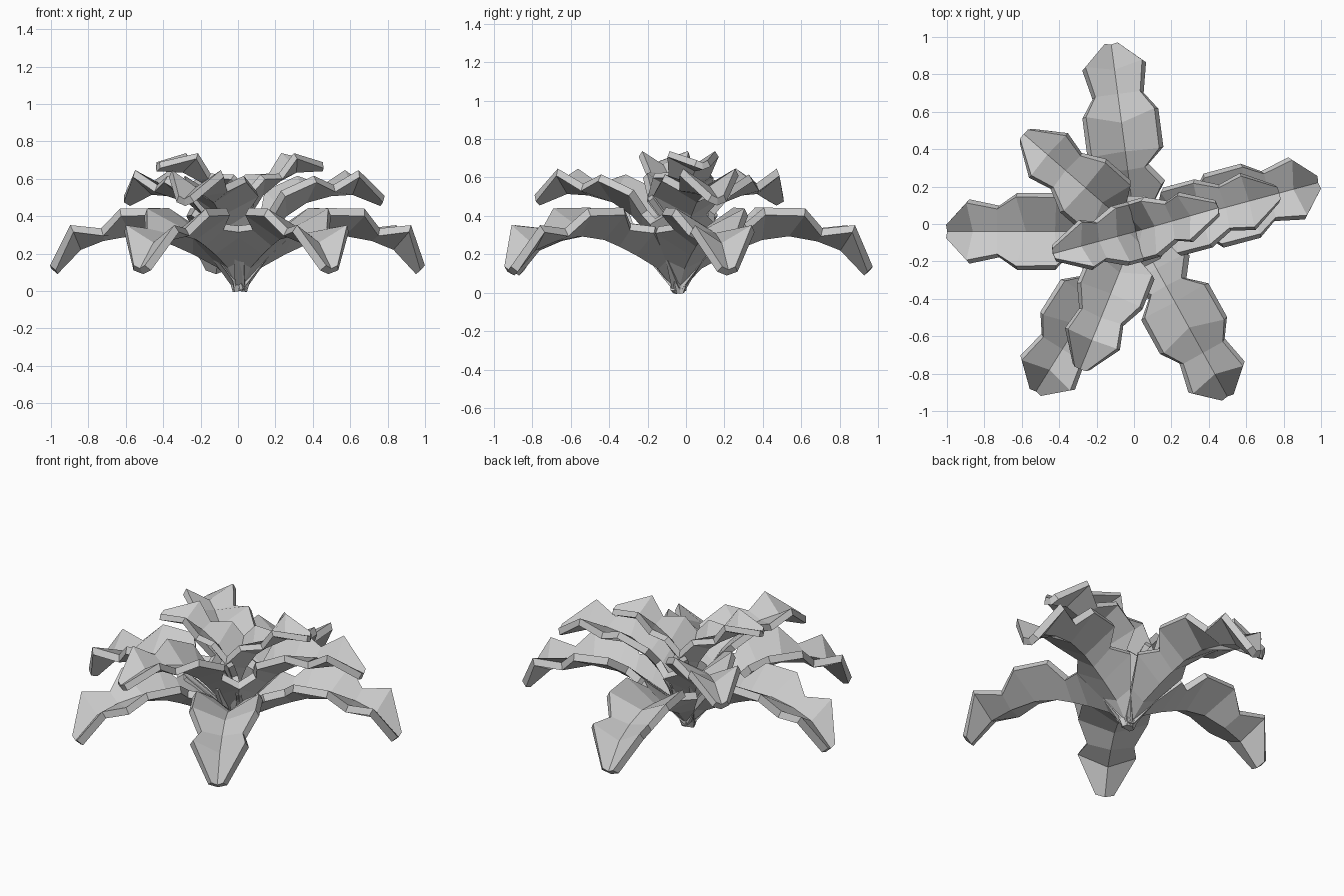
import bpy, math
from mathutils import Matrix

if "Cube" in bpy.data.objects:
    bpy.data.objects.remove(bpy.data.objects["Cube"])

# Leaf sections: edge distance, half width, edge height, midrib distance, midrib height (underside)
SECTIONS = [
    (0.00, 0.03, 0.00, 0.00, 0.00),
    (0.12, 0.10, 0.17, 0.12, 0.125),
    (0.25, 0.19, 0.31, 0.25, 0.195),
    (0.35, 0.115, 0.325, 0.35, 0.24),
    (0.43, 0.205, 0.405, 0.44, 0.275),
    (0.635, 0.205, 0.40, 0.58, 0.294),
    (0.73, 0.138, 0.295, 0.73, 0.267),
    (0.89, 0.172, 0.315, 0.85, 0.22),
    (0.985, 0.055, 0.11, 0.975, 0.09),
]
BASE = Matrix.Translation((0.01, -0.04, 0))


def leaf(name, heading, tilt, size):
    """Lobed, folded leaf growing from the base, tilted upward and turned to a heading."""
    verts, faces = [], []
    for re, hw, ze, rm, zm in SECTIONS:
        verts += [(re, -hw, ze), (rm, 0, zm), (re, hw, ze)]
    for i in range(len(SECTIONS) - 1):
        a = i * 3
        for k in (0, 1):
            faces.append((a + k, a + k + 3, a + k + 4, a + k + 1))
    mesh = bpy.data.meshes.new(name)
    mesh.from_pydata(verts, [], faces)
    mesh.transform(BASE @ Matrix.Rotation(math.radians(heading), 4, 'Z')
                   @ Matrix.Rotation(-math.radians(tilt), 4, 'Y')
                   @ Matrix.Scale(size, 4))
    mesh.update()
    ob = bpy.data.objects.new(name, mesh)
    bpy.context.collection.objects.link(ob)
    mod = ob.modifiers.new("thickness", 'SOLIDIFY')
    mod.thickness = 0.045 * size
    mod.offset = 1


# Three whorls: headings, upward tilt, size
WHORLS = {
    "lower_leaf": ((180, 97.5, 15, -61, -122), 0, 1.0),
    "middle_leaf": ((15, 139, -112), 25, 0.92),
    "upper_leaf": ((16, 195), 49, 0.805),
}
for name, (headings, tilt, size) in WHORLS.items():
    for n, heading in enumerate(headings, 1):
        leaf(f"{name}_{n}", heading, tilt, size)
